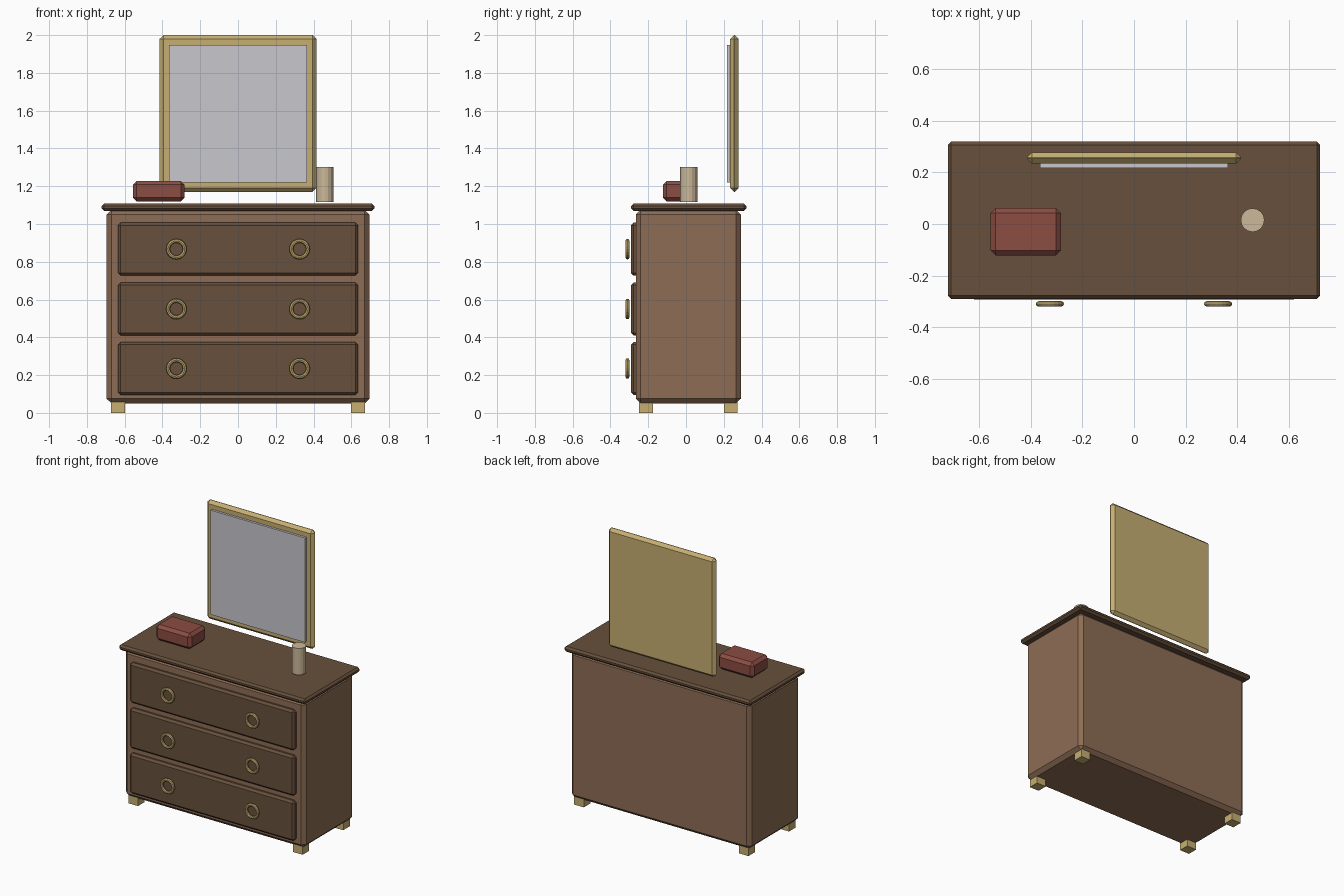
import bpy
from math import pi

cube = bpy.data.objects.get("Cube")
if cube:
    bpy.data.objects.remove(cube, do_unlink=True)


def material(name, rgb):
    m = bpy.data.materials.new(name)
    m.use_nodes = True
    m.diffuse_color = (*rgb, 1)
    m.node_tree.nodes["Principled BSDF"].inputs["Base Color"].default_value = (*rgb, 1)
    return m


wood = material("warm brown wood", (0.27, 0.152, 0.09))
dark_wood = material("dark brown wood", (0.135, 0.08, 0.045))
gold = material("pale gold", (0.57, 0.43, 0.17))
glass = material("grey mirror glass", (0.58, 0.57, 0.61))
red = material("brick red", (0.26, 0.075, 0.055))
cream = material("cream wax", (0.6, 0.48, 0.32))


def finish(name, mat):
    ob = bpy.context.object
    ob.name = ob.data.name = name
    ob.data.materials.append(mat)
    return ob


def box(name, mat, x, y, z, bevel=0):
    """Box from (low, high) pairs on each axis, with chamfered edges."""
    spans = (x, y, z)
    bpy.ops.mesh.primitive_cube_add(size=1, location=[(a + b) / 2 for a, b in spans])
    ob = finish(name, mat)
    ob.scale = [b - a for a, b in spans]
    bpy.ops.object.transform_apply(location=False, rotation=False, scale=True)
    if bevel:
        mod = ob.modifiers.new("Chamfer", 'BEVEL')
        mod.width = bevel
        mod.segments = 1
    return ob


# Cabinet and its top
box("cabinet_body", wood, (-0.695, 0.695), (-0.265, 0.29), (0.05, 1.075), 0.025)
box("cabinet_top", dark_wood, (-0.722, 0.722), (-0.29, 0.32), (1.07, 1.108), 0.013)

# Drawers with a pair of ring pulls each
for i, z in enumerate((0.235, 0.55, 0.867)):
    box(f"drawer_{i}", dark_wood, (-0.635, 0.635), (-0.292, -0.235),
        (z - 0.14, z + 0.14), 0.014)
    for side, x in (("right", -0.326), ("left", 0.326)):
        bpy.ops.mesh.primitive_torus_add(
            location=(x, -0.31, z), rotation=(pi / 2, 0, 0), major_radius=0.044,
            minor_radius=0.0105, major_segments=20, minor_segments=8)
        finish(f"ring_pull_{side}_{i}", gold)

# Feet
for side, x in (("right", -0.635), ("left", 0.635)):
    for end, y in (("front", -0.212), ("back", 0.236)):
        box(f"{end}_{side}_foot", gold, (x - 0.037, x + 0.037),
            (y - 0.036, y + 0.036), (0, 0.06))

# Mirror
box("mirror_frame", gold, (-0.415, 0.415), (0.234, 0.278), (1.17, 2.0), 0.02)
box("mirror_glass", glass, (-0.364, 0.364), (0.218, 0.238), (1.22, 1.948))

# Things on top
box("trinket_box", red, (-0.557, -0.283), (-0.122, 0.062), (1.119, 1.228), 0.02)
bpy.ops.mesh.primitive_cylinder_add(vertices=16, radius=0.046, depth=0.185,
                                    location=(0.46, 0.015, 1.21))
finish("candle", cream)
